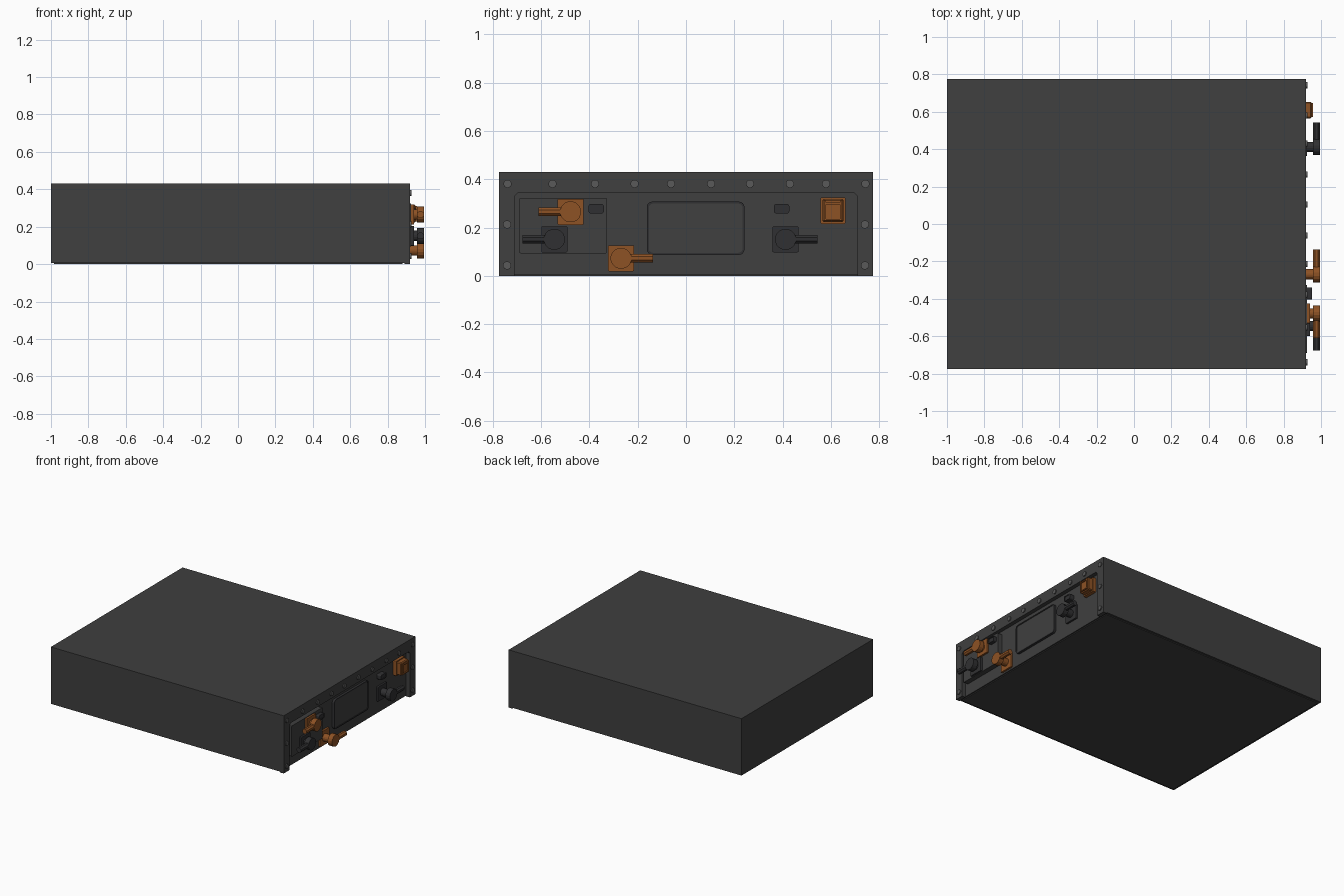
import bpy, bmesh, math
from mathutils import Matrix

if "Cube" in bpy.data.objects:
    bpy.data.objects.remove(bpy.data.objects["Cube"])


def material(name, rgb):
    m = bpy.data.materials.new(name)
    m.diffuse_color = (*rgb, 1)
    m.use_nodes = True
    m.node_tree.nodes["Principled BSDF"].inputs["Base Color"].default_value = m.diffuse_color
    return m


GREY = material("dark_grey", (0.05, 0.05, 0.05))
BLACK = material("connector_black", (0.03, 0.03, 0.032))
BOLT = material("bolt_grey", (0.1, 0.1, 0.1))
ORANGE = material("orange", (0.27, 0.085, 0.018))
PANEL = 0.89   # recessed end panel
FACE = 0.92    # front of the flange


def finish(name, bm, mat):
    bmesh.ops.recalc_face_normals(bm, faces=bm.faces)
    me = bpy.data.meshes.new(name)
    bm.to_mesh(me)
    bm.free()
    me.materials.append(mat)
    ob = bpy.data.objects.new(name, me)
    bpy.context.collection.objects.link(ob)
    return ob


def prism(bm, pts, x0, x1):
    """Extrude a (y, z) outline along x."""
    f = bm.faces.new([bm.verts.new((x0, y, z)) for y, z in pts])
    r = bmesh.ops.extrude_face_region(bm, geom=[f])
    vs = [v for v in r["geom"] if isinstance(v, bmesh.types.BMVert)]
    bmesh.ops.translate(bm, verts=vs, vec=(x1 - x0, 0, 0))


def rect(y0, y1, z0, z1, r=0.0, n=4):
    """Rectangle outline, with rounded corners if r > 0."""
    if r == 0:
        return [(y0, z0), (y1, z0), (y1, z1), (y0, z1)]
    pts = []
    for cy, cz, a in ((y1 - r, z1 - r, 0), (y0 + r, z1 - r, 90),
                      (y0 + r, z0 + r, 180), (y1 - r, z0 + r, 270)):
        for i in range(n + 1):
            t = math.radians(a + 90 * i / n)
            pts.append((cy + r * math.cos(t), cz + r * math.sin(t)))
    return pts


def disc(y, z, r, n=16):
    return [(y + r * math.cos(2 * math.pi * (i + .5) / n),
             z + r * math.sin(2 * math.pi * (i + .5) / n)) for i in range(n)]


def part(name, mat, *solids):
    bm = bmesh.new()
    for pts, x0, x1 in solids:
        prism(bm, pts, x0, x1)
    return finish(name, bm, mat)


def ring(name, mat, outer, inner, x0, x1):
    """Raised rim between two matching outlines."""
    bm = bmesh.new()
    loops = [[bm.verts.new((x, *p)) for p in o]
             for o, x in ((outer, x0), (outer, x1), (inner, x1), (inner, x0))]
    n = len(outer)
    for a in range(4):
        A, B = loops[a], loops[(a + 1) % 4]
        for i in range(n):
            j = (i + 1) % n
            bm.faces.new((A[i], A[j], B[j], B[i]))
    return finish(name, bm, mat)


# Main case and the slightly inset floor plate
part("case", GREY, (rect(-.775, .775, .006, .43), -1, PANEL))
part("floor_plate", GREY, (rect(-.76, .76, 0, .012), -.985, PANEL - .01))

# Flange around the end panel, open at the bottom
part("end_flange", GREY, ([(-.775, 0), (-.71, 0), (-.71, .33), (-.695, .345), (.695, .345),
                           (.71, .33), (.71, 0), (.775, 0), (.775, .43), (-.775, .43)],
                          PANEL, FACE))

# Flange bolts
bolts = [(y, .381) for y in (-.739, -.553, -.377, -.213, -.062, .104, .265, .43, .58, .743)]
bolts += [(s * .741, z) for s in (-1, 1) for z in (.213, .043)]
part("flange_bolts", BOLT, *[(disc(y, z, .017, 12), FACE - .002, FACE + .007) for y, z in bolts])

# Connector plate and central cover
part("connector_plate", GREY, (rect(-.69, -.327, .093, .323, .006, 2), PANEL, .926))
part("cover", GREY, (rect(-.155, .235, .094, .3, .018), PANEL, .904))
ring("cover_rim", BLACK, rect(-.162, .242, .087, .307, .022),
     rect(-.154, .234, .095, .299, .018), PANEL, .908)


def plug(name, mat, y, z, side, base):
    """Square flange, round stem, and an angled head with cable outlet."""
    h = .054
    part(name, mat,
         (rect(y - h, y + h, z - h, z + h, .005, 2), base, base + .014),
         (disc(y, z, .028), base + .01, .965),
         (disc(y, z, .044), .957, .994))
    # outlet: octagonal barrel pointing along y
    bm = bmesh.new()
    bmesh.ops.create_cone(bm, cap_ends=True, segments=8, radius1=.0195, radius2=.0195,
                          depth=.13, matrix=Matrix.Translation((.976, y + side * .067, z))
                          @ Matrix.Rotation(math.pi / 2, 4, 'X')
                          @ Matrix.Rotation(math.pi / 8, 4, 'Z'))
    finish(name + "_outlet", bm, mat)


plug("upper_left_plug", ORANGE, -.478, .265, -1, .926)
plug("lower_left_plug", BLACK, -.545, .151, -1, .926)
plug("bottom_plug", ORANGE, -.269, .0725, 1, PANEL)
plug("right_plug", BLACK, .412, .151, 1, PANEL)

# Small signal sockets
for name, y, top in (("left_socket", -.372, .952), ("right_socket", .396, .925)):
    part(name, BLACK, (rect(y - .024, y + .024, .264, .291, .008), PANEL, top - .004))
    ring(name + "_rim", BLACK, rect(y - .032, y + .032, .258, .297, .01),
         rect(y - .024, y + .024, .264, .291, .008), PANEL, top)

# Service disconnect block with grip ribs
block = part("disconnect_block", ORANGE, (rect(.565, .653, .222, .318), PANEL, .95))
mod = block.modifiers.new("bevel", 'BEVEL')
mod.width, mod.segments = .006, 1
part("disconnect_base", ORANGE, (rect(.557, .66, .215, .325, .005, 2), PANEL, .915))
part("disconnect_ribs", ORANGE,
     (rect(.572, .58, .228, .312), .94, .958), (rect(.638, .646, .228, .312), .94, .958),
     (rect(.58, .638, .228, .236), .94, .958), (rect(.58, .638, .296, .304), .94, .958))
